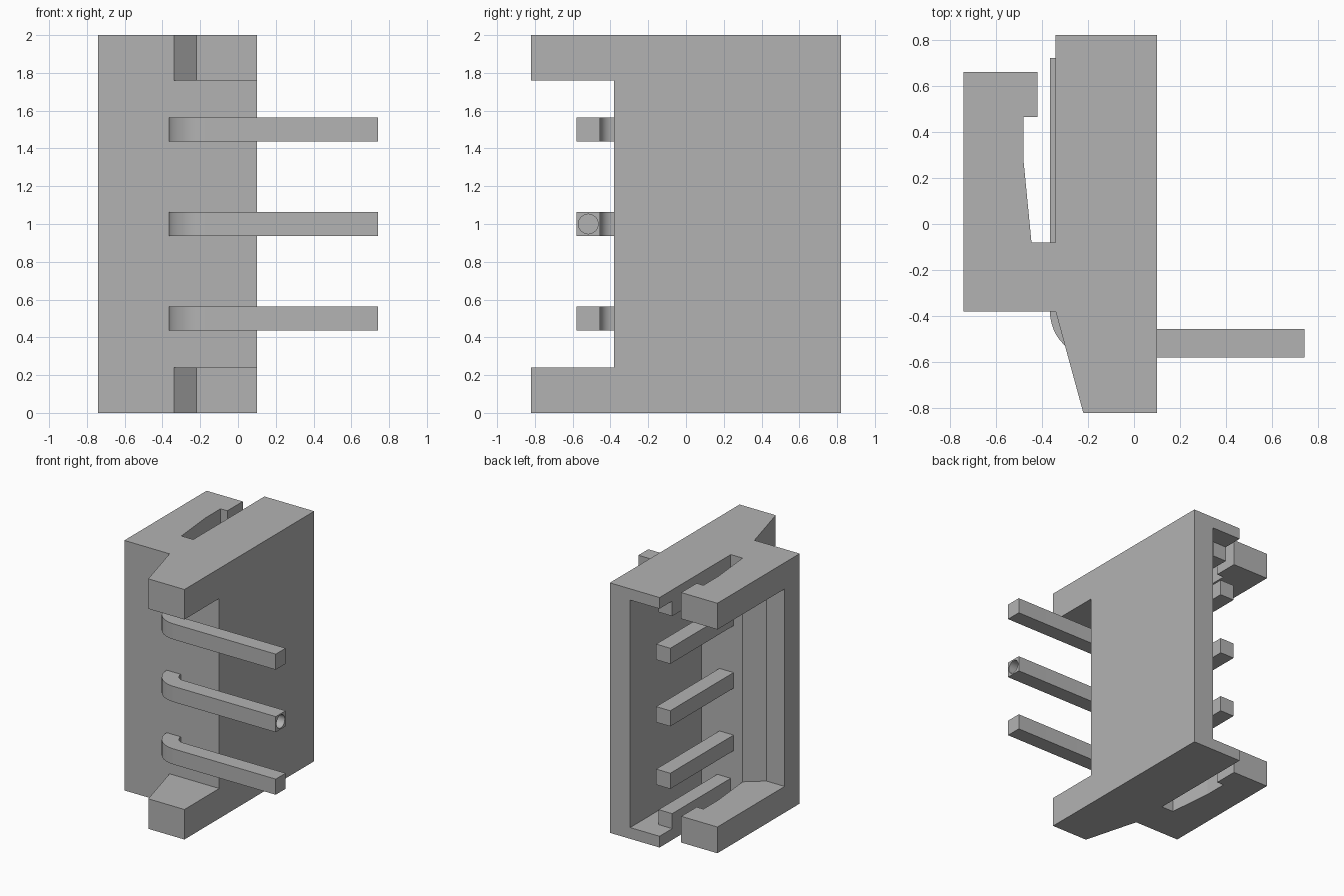
import bpy
import bmesh
import math
from mathutils import Matrix

cube = bpy.data.objects.get("Cube")
if cube:
    bpy.data.objects.remove(cube, do_unlink=True)

grey = bpy.data.materials.new("plain grey")
grey.use_nodes = True
grey.diffuse_color = (0.45, 0.45, 0.45, 1)
grey.node_tree.nodes["Principled BSDF"].inputs["Base Color"].default_value = grey.diffuse_color


def make_object(name, bm):
    bmesh.ops.recalc_face_normals(bm, faces=bm.faces)
    mesh = bpy.data.meshes.new(name)
    bm.to_mesh(mesh)
    bm.free()
    mesh.materials.append(grey)
    obj = bpy.data.objects.new(name, mesh)
    bpy.context.collection.objects.link(obj)
    return obj


def prism(name, outline, low, high):
    """Extrude a plan outline from height low to height high."""
    bm = bmesh.new()
    face = bm.faces.new([bm.verts.new((x, y, low)) for x, y in outline])
    result = bmesh.ops.extrude_face_region(bm, geom=[face])
    top = [v for v in result["geom"] if isinstance(v, bmesh.types.BMVert)]
    bmesh.ops.translate(bm, verts=top, vec=(0, 0, high - low))
    return make_object(name, bm)


def carve(target, cutter):
    cutter.hide_render = True
    mod = target.modifiers.new("cut", "BOOLEAN")
    mod.operation = "DIFFERENCE"
    mod.solver = "EXACT"
    mod.object = cutter
    bpy.context.view_layer.objects.active = target
    bpy.ops.object.modifier_apply(modifier=mod.name)
    bpy.data.objects.remove(cutter, do_unlink=True)


# Housing with the latch slot running through both ends
housing = prism("housing", [
    (-0.74, -0.38), (-0.34, -0.38), (-0.22, -0.82), (0.10, -0.82),
    (0.10, 0.82), (-0.34, 0.82), (-0.34, -0.08), (-0.445, -0.08),
    (-0.48, 0.28), (-0.48, 0.465), (-0.42, 0.465), (-0.42, 0.66),
    (-0.74, 0.66)], 0, 2)

# Gap between the two feet
carve(housing, prism("foot_gap", [
    (-0.9, -0.9), (0.3, -0.9), (0.3, -0.38), (-0.9, -0.38)], 0.24, 1.76))

# Wide side opening with a sloped inner wall
carve(housing, prism("side_opening", [
    (-0.9, -0.19), (-0.58, -0.19), (-0.445, -0.08), (-0.15, -0.08),
    (-0.15, 0.9), (-0.9, 0.9)], 0.21, 1.79))

# Deeper socket cavity that leaves a rib at each end
carve(housing, prism("socket_cavity", [
    (-0.08, -0.08), (-0.08, 0.9), (-0.4, 0.9), (-0.4, 0.66),
    (-0.22, 0.66), (-0.22, -0.08)], 0.09, 1.91))


# Bent contact pins
def arc(radius, steps=12):
    angles = [math.pi * (1 + 0.5 * i / steps) for i in range(steps + 1)]
    return [(-0.165 + radius * math.cos(a), -0.38 + radius * math.sin(a)) for a in angles]


outer, inner = arc(0.2), arc(0.075)
pin_outline = ([(-0.365, 0.72)] + outer + [(0.74, -0.58), (0.74, -0.455)]
               + inner[::-1] + [(-0.24, 0.72)])
pins = [prism(name, pin_outline, z - 0.0625, z + 0.0625)
        for name, z in (("lower_pin", 0.5), ("middle_pin", 1.0), ("upper_pin", 1.5))]

# Round hole in the tip of the middle pin
bm = bmesh.new()
bmesh.ops.create_cone(bm, cap_ends=True, segments=32, radius1=0.052, radius2=0.052, depth=0.2,
                      matrix=Matrix.Translation((0.74, -0.5175, 1)) @ Matrix.Rotation(math.pi / 2, 4, "Y"))
carve(pins[1], make_object("tip_hole", bm))

# Smooth bends, crisp corners
for pin in pins:
    bpy.ops.object.select_all(action="DESELECT")
    pin.select_set(True)
    bpy.context.view_layer.objects.active = pin
    bpy.ops.object.shade_smooth_by_angle(angle=math.radians(30))
